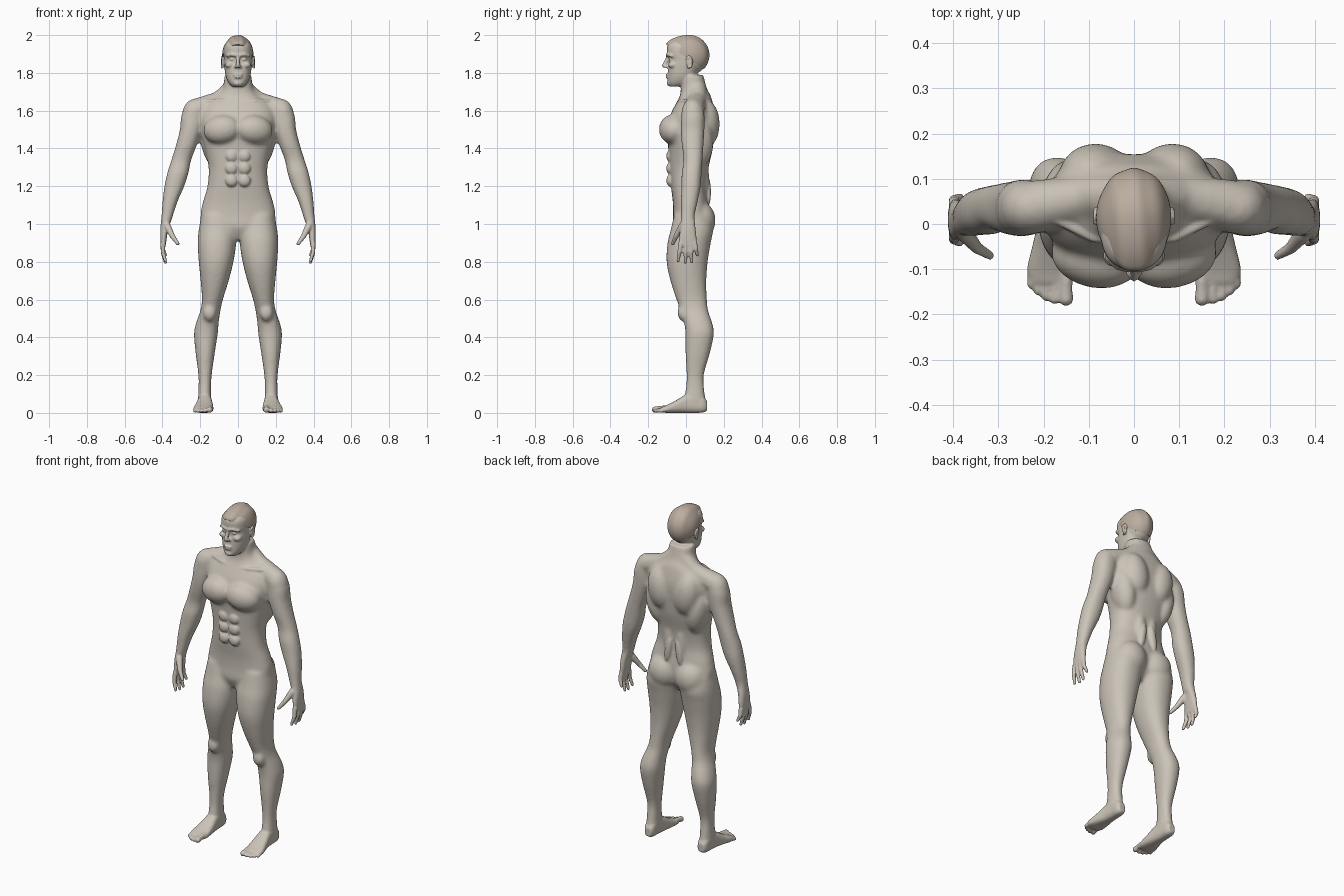
import bpy, bmesh, math
from mathutils import Vector, Matrix, Euler

cube = bpy.data.objects.get("Cube")
if cube:
    bpy.data.objects.remove(cube, do_unlink=True)

BOTH, MID = (1, -1), (1,)


def material(name, colour):
    m = bpy.data.materials.new(name)
    m.use_nodes = True
    m.diffuse_color = (*colour, 1)
    m.node_tree.nodes["Principled BSDF"].inputs["Base Color"].default_value = (*colour, 1)
    return m


def add_object(name, mesh, mat):
    ob = bpy.data.objects.new(name, mesh)
    bpy.context.collection.objects.link(ob)
    mesh.materials.clear()
    mesh.materials.append(mat)
    mesh.shade_smooth()
    return ob


def catmull(a, b, c, d, t):
    return [q + 0.5 * t * (r - p + t * (2 * p - 5 * q + 4 * r - s + t * (3 * (q - r) + s - p)))
            for p, q, r, s in zip(a, b, c, d)]


def loft(bm, rings, sides=BOTH, along_y=False, power=0.9, pad=0.0, seg=32, sub=5):
    """Rings are (height, x low, x high, depth low, depth high)."""
    n = len(rings)
    fine = []
    for i in range(n - 1):
        quad = [rings[max(0, min(n - 1, i + k))] for k in (-1, 0, 1, 2)]
        fine += [catmull(*quad, j / sub) for j in range(sub)]
    fine.append(rings[-1])
    for s in sides:
        loops = []
        for h, x0, x1, d0, d1 in fine:
            loop = []
            for k in range(seg):
                a = math.tau * k / seg
                c, e = math.cos(a), math.sin(a)
                x = (x0 + x1) / 2 + ((x1 - x0) / 2 + pad) * math.copysign(abs(c) ** power, c)
                d = (d0 + d1) / 2 + ((d1 - d0) / 2 + pad) * math.copysign(abs(e) ** power, e)
                loop.append(bm.verts.new((s * x, h, d) if along_y else (s * x, d, h)))
            loops.append(loop)
        faces = [bm.faces.new((p[k], p[(k + 1) % seg], q[(k + 1) % seg], q[k]))
                 for p, q in zip(loops, loops[1:]) for k in range(seg)]
        faces += [bm.faces.new(loops[0][::-1]), bm.faces.new(loops[-1])]
        bmesh.ops.recalc_face_normals(bm, faces=faces)


def blob(bm, centre, radii, rot=(0, 0, 0), sides=BOTH, detail=3):
    for s in sides:
        turn = Euler((rot[0], s * rot[1], s * rot[2])).to_matrix().to_4x4()
        place = Matrix.Translation((s * centre[0], centre[1], centre[2]))
        bmesh.ops.create_icosphere(bm, subdivisions=detail, radius=1,
                                   matrix=place @ turn @ Matrix.Diagonal((*radii, 1)))


def chain(bm, points, sides=BOTH):
    """Overlapping balls along a path of (x, y, z, radius)."""
    for a, b in zip(points, points[1:]):
        a, b = Vector(a), Vector(b)
        steps = max(2, int((b - a).xyz.length / (0.3 * min(a.w, b.w))))
        for i in range(steps + 1):
            p = a.lerp(b, i / steps)
            blob(bm, p.xyz, (p.w,) * 3, sides=sides, detail=2)


def blend(bm, voxel, rounds):
    """Fuse overlapping parts into one smooth skin."""
    mesh = bpy.data.meshes.new("skin")
    bm.to_mesh(mesh)
    bm.free()
    ob = bpy.data.objects.new("skin", mesh)
    bpy.context.collection.objects.link(ob)
    remesh = ob.modifiers.new("fuse", 'REMESH')
    remesh.mode = 'VOXEL'
    remesh.voxel_size = voxel
    smooth = ob.modifiers.new("soften", 'SMOOTH')
    smooth.factor, smooth.iterations = 0.5, rounds
    deps = bpy.context.evaluated_depsgraph_get()
    result = bpy.data.meshes.new_from_object(ob.evaluated_get(deps))
    bpy.data.objects.remove(ob, do_unlink=True)
    return result


skin = material("warm stone skin", (0.60, 0.55, 0.48))
hair_colour = material("soft brown hair", (0.50, 0.42, 0.35))

# Core: torso and neck
core = bmesh.new()
torso = [(.92, .08, -.04, .07), (.98, .18, -.068, .11), (1.05, .197, -.066, .12),
         (1.12, .183, -.068, .115), (1.2, .16, -.078, .105), (1.3, .154, -.086, .118),
         (1.4, .175, -.092, .14), (1.5, .195, -.1, .15), (1.58, .2, -.08, .152),
         (1.64, .17, -.05, .14), (1.68, .11, -.03, .128), (1.72, .078, -.026, .108),
         (1.79, .07, -.03, .09)]
loft(core, [(z, -w, w, f, b) for z, w, f, b in torso], MID, power=0.85, pad=.002)

# Core: arms and legs
loft(core, [(1.64, .19, .25, 0, .08), (1.58, .18, .295, -.02, .095), (1.5, .195, .305, -.025, .095),
            (1.42, .22, .325, -.02, .09), (1.34, .25, .35, -.01, .085), (1.27, .265, .372, -.02, .08),
            (1.2, .287, .387, -.022, .075), (1.12, .322, .397, -.025, .06),
            (1.05, .345, .402, -.025, .045), (1, .36, .408, -.028, .045)], pad=.003)
loft(core, [(1.05, .03, .19, -.06, .12), (.97, .012, .205, -.078, .14), (.9, .012, .21, -.095, .128),
            (.8, .027, .205, -.1, .112), (.7, .052, .195, -.08, .105), (.6, .083, .188, -.048, .108),
            (.54, .096, .197, -.025, .115), (.48, .105, .218, -.008, .135), (.42, .11, .23, 0, .145),
            (.32, .125, .222, 0, .125), (.2, .142, .207, .005, .092), (.12, .145, .207, 0, .095),
            (.05, .142, .21, -.02, .105)], pad=.003)

# Core: large muscles
blob(core, (.086, -.075, 1.5), (.1, .067, .077), (0, .15, .2))       # chest
blob(core, (.235, .036, 1.58), (.062, .062, .085), (0, -.15, 0))     # shoulder
blob(core, (.085, .105, 1.53), (.08, .074, .13), (0, .15, 0))        # shoulder blade
blob(core, (.135, .065, 1.43), (.062, .08, .14), (0, .2, 0))         # side of back
blob(core, (.038, .092, 1.22), (.034, .033, .13))                    # lower back
blob(core, (.088, .075, 1.02), (.093, .082, .1))                     # buttock
blob(core, (.15, -.018, .53), (.036, .028, .045))                    # kneecap
chain(core, [(.03, .06, 1.72, .048), (.1, .06, 1.655, .05), (.21, .04, 1.61, .06)])
body_core = blend(core, .01, 9)

# Fine layer over the core
body = bmesh.new()
body.from_mesh(body_core)
bpy.data.meshes.remove(body_core)
for row in range(3):
    blob(body, (.034, -.083, 1.23 + .065 * row), (.033, .021, .033))  # stomach rows
blob(body, (.036, .116, 1.17), (.021, .016, .08), (0, -.15, 0))       # lower back pads
chain(body, [(.025, -.038, 1.645, .01), (.09, -.03, 1.652, .011), (.17, .01, 1.65, .012)])

# Hands
loft(body, [(1.04, .35, .403, -.024, .043), (.98, .368, .411, -.03, .05),
            (.92, .378, .411, -.037, .056), (.885, .383, .408, -.036, .055)], power=0.8)
for base, tip, drop in ((-.027, -.042, .805), (-.001, -.003, .797), (.024, .03, .8), (.046, .06, .835)):
    chain(body, [(.397, base, .9, .014), (.398, (base + tip) / 2, (.9 + drop) / 2, .012),
                 (.384, tip, drop, .009)])
chain(body, [(.375, -.02, .99, .02), (.347, -.053, .935, .014), (.318, -.07, .895, .01)])

# Feet
loft(body, [(.112, .155, .195, .012, .06), (.09, .145, .207, .002, .09), (.05, .142, .21, 0, .11),
            (0, .138, .214, 0, .098), (-.05, .132, .225, 0, .068), (-.1, .13, .236, 0, .042),
            (-.13, .136, .228, .003, .03)], along_y=True, power=0.75)
for x, y, r in ((.15, -.165, .017), (.175, -.166, .012), (.195, -.16, .011),
                (.212, -.148, .011), (.227, -.133, .011)):
    chain(body, [(x, -.1, r + .008, r), (x, y + .02, r + .005, r * .85), (x, y, r, r)])

# Head and jaw
blob(body, (0, .02, 1.89), (.077, .098, .1), sides=MID, detail=4)
face = [(1.727, .028, -.085, -.02), (1.745, .048, -.096, .03), (1.78, .064, -.096, .05),
        (1.83, .072, -.095, .07), (1.87, .075, -.088, .08), (1.9, .075, -.1, .08),
        (1.94, .072, -.1, .08), (1.965, .056, -.085, .06)]
loft(body, [(z, -w, w, f, b) for z, w, f, b in face], MID, power=0.85)

# Facial features
chain(body, [(.01, -.1, 1.893, .009), (.035, -.094, 1.897, .009), (.058, -.076, 1.89, .008)])
blob(body, (.045, -.07, 1.842), (.024, .025, .018))
blob(body, (.032, -.079, 1.871), (.014, .013, .009))
chain(body, [(0, -.096, 1.885, .009), (0, -.116, 1.838, .012)], MID)
blob(body, (.011, -.104, 1.833), (.009, .012, .008))
for z, w in ((1.79, .026), (1.776, .022)):
    blob(body, (0, -.096, z), (w, .012, .006), sides=MID)
blob(body, (0, -.088, 1.745), (.024, .014, .015), sides=MID)

# Ears: a shell with a raised rim
blob(body, (.08, .015, 1.853), (.009, .014, .024), (.2, 0, .25))
rim = [(.085, .015 + .018 * math.cos(a), 1.855 + .03 * math.sin(a), .006)
       for a in (-1.8, -.9, 0, .8, 1.6, 2.4)]
chain(body, rim)
add_object("body", blend(body, .0053, 3), skin)

# Hair: a cap trimmed along a sloping hairline, with combed ridges
hair = bmesh.new()
bmesh.ops.create_uvsphere(hair, u_segments=96, v_segments=64, radius=1,
                          matrix=Matrix.Diagonal((.083, .108, .107, 1)))
for v in hair.verts:
    if v.co.y < 0:
        v.co.y *= 1 + .42 * min(1, max(0, (v.co.z - .02) / .05))
    v.co *= 1 + .012 * math.sin(130 * v.co.x + 14 * v.co.y) * min(1, max(0, v.co.z + .06) * 12)
bmesh.ops.translate(hair, verts=hair.verts, vec=(0, .015, 1.893))
cut = bmesh.ops.bisect_plane(hair, geom=hair.verts[:] + hair.edges[:] + hair.faces[:],
                             plane_co=(0, 0, 1.882), plane_no=(0, .65, 1), clear_inner=True)
rim_edges = [g for g in cut["geom_cut"] if isinstance(g, bmesh.types.BMEdge)]
bmesh.ops.holes_fill(hair, edges=rim_edges, sides=0)
hair_mesh = bpy.data.meshes.new("hair")
hair.to_mesh(hair_mesh)
hair.free()
hair_ob = add_object("hair", hair_mesh, hair_colour)
bpy.ops.object.select_all(action='DESELECT')
hair_ob.select_set(True)
bpy.context.view_layer.objects.active = hair_ob
bpy.ops.object.shade_smooth_by_angle(angle=math.radians(50))
